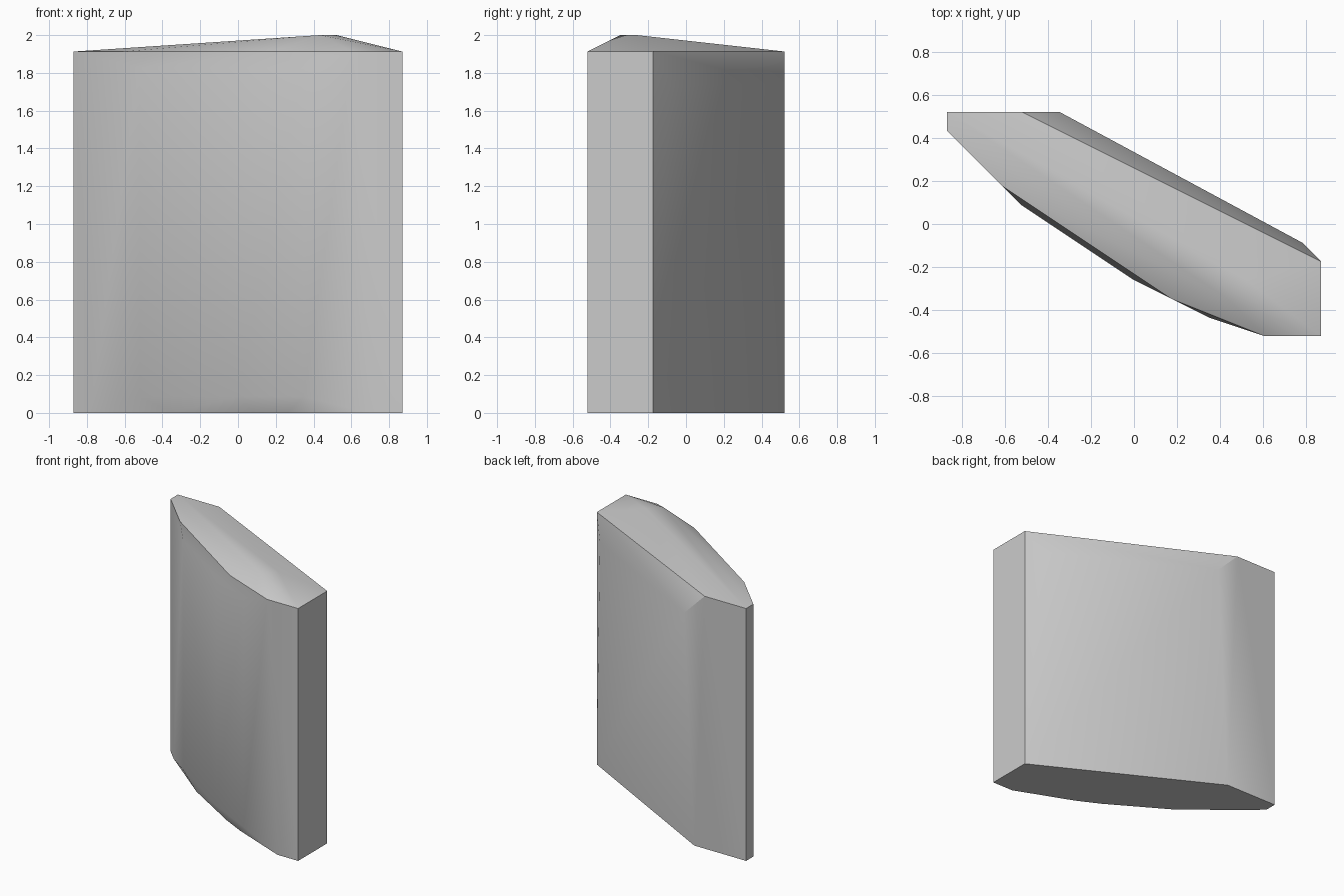
import bpy
import bmesh
import math

# Remove the default object
default_cube = bpy.data.objects.get("Cube")
if default_cube:
    bpy.data.objects.remove(default_cube, do_unlink=True)

STEP = 2 / 23  # the slab follows a regular lattice, 23 steps tall


def make_material(name, colour):
    material = bpy.data.materials.new(name)
    material.use_nodes = True
    material.diffuse_color = colour
    material.node_tree.nodes["Principled BSDF"].inputs["Base Color"].default_value = colour
    return material


def add_ring(mesh, outline, level):
    """Add one horizontal cross-section of the slab."""
    for x, y in outline:
        mesh.verts.new((x * STEP, y * STEP, level * STEP))


def build_slab(name, sections, material):
    """Wrap the cross-sections in one faceted convex skin."""
    mesh = bmesh.new()
    for outline, level in sections:
        add_ring(mesh, outline, level)
    result = bmesh.ops.convex_hull(mesh, input=mesh.verts[:])
    unused = [v for v in mesh.verts if not v.link_faces]
    bmesh.ops.delete(mesh, geom=unused, context='VERTS')
    bmesh.ops.dissolve_limit(mesh, angle_limit=math.radians(0.2),
                             verts=mesh.verts[:], edges=mesh.edges[:])
    bmesh.ops.recalc_face_normals(mesh, faces=mesh.faces[:])
    data = bpy.data.meshes.new(name)
    mesh.to_mesh(data)
    mesh.free()
    data.materials.append(material)
    slab = bpy.data.objects.new(name, data)
    bpy.context.collection.objects.link(slab)
    return slab


# Outlines of the base, bulging front, chamfered back, top rim and low ridge
end_corners = [(-10, 6), (-10, 5), (10, -6), (10, -2)]
base = end_corners + [(-9, 4), (-4, 0), (1, -3), (3, -4), (8, -6), (-5, 6)]
front_bulge = [(-6, 1), (0, -3), (4, -5)]
back_shoulder = [(9, -1), (-4, 6)]
top_rim = end_corners + [(-7, 2), (2, -4), (7, -6), (-6, 6)]
ridge = [(5, -4), (6, -3)]

grey = make_material("light_grey_stone", (0.6, 0.6, 0.6, 1))
slab = build_slab("stone_slab", [
    (base, 0),
    (front_bulge, 1),
    (back_shoulder, 20),
    (front_bulge, 21),
    (top_rim, 22),
    (ridge, 23),
], grey)

# Soft shading over the shallow facets, crisp outer edges
bpy.ops.object.select_all(action='DESELECT')
slab.select_set(True)
bpy.context.view_layer.objects.active = slab
bpy.ops.object.shade_smooth_by_angle(angle=math.radians(30))
